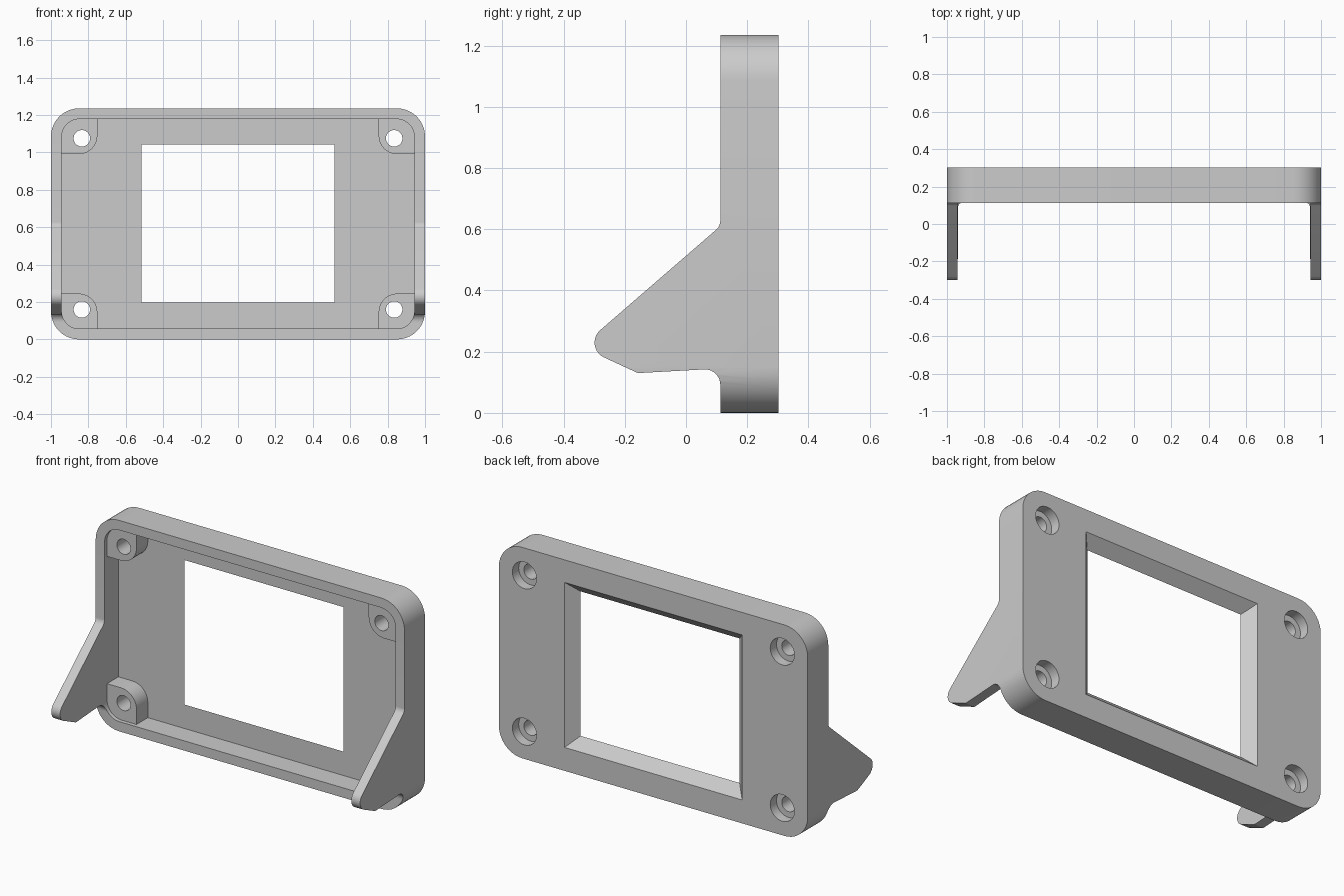
import bpy, bmesh, math
from mathutils import Vector

if "Cube" in bpy.data.objects:
    bpy.data.objects.remove(bpy.data.objects["Cube"], do_unlink=True)

HEIGHT = 1.235
FRONT, FLOOR, BACK = 0.112, 0.24, 0.302

grey = bpy.data.materials.new("plain grey")
grey.use_nodes = True
grey.diffuse_color = (0.6, 0.6, 0.6, 1)
grey.node_tree.nodes["Principled BSDF"].inputs["Base Color"].default_value = (0.6, 0.6, 0.6, 1)


def fillet(corners, steps=10):
    """Round each (u, v, radius) corner of a polygon."""
    out = []
    for i, (u, v, r) in enumerate(corners):
        p = Vector((u, v, 0))
        if r == 0:
            out.append(p)
            continue
        a = (Vector((*corners[i - 1][:2], 0)) - p).normalized()
        b = (Vector((*corners[(i + 1) % len(corners)][:2], 0)) - p).normalized()
        half = a.angle(b) / 2
        centre = p + (a + b).normalized() * (r / math.sin(half))
        reach = r / math.tan(half)
        start = (p + a * reach - centre).normalized()
        end = (p + b * reach - centre).normalized()
        out += [centre + start.slerp(end, k / steps) * r for k in range(steps + 1)]
    return [(q.x, q.y) for q in out]


def rect(x0, x1, z0, z1, radii=(0, 0, 0, 0)):
    pts = ((x0, z0), (x1, z0), (x1, z1), (x0, z1))
    return fillet([(*p, r) for p, r in zip(pts, radii)])


def circle(x, z, r, n=40):
    return [(x + r * math.cos(math.tau * k / n), z + r * math.sin(math.tau * k / n)) for k in range(n)]


def loft(name, rings):
    """Solid through matching rings of 3D points, capped at both ends."""
    bm = bmesh.new()
    loops = [[bm.verts.new(p) for p in ring] for ring in rings]
    for lo, hi in zip(loops, loops[1:]):
        for i in range(len(lo)):
            bm.faces.new((lo[i - 1], lo[i], hi[i], hi[i - 1]))
    bm.faces.new(loops[0])
    bm.faces.new(loops[-1])
    bmesh.ops.recalc_face_normals(bm, faces=bm.faces)
    mesh = bpy.data.meshes.new(name)
    bm.to_mesh(mesh)
    bm.free()
    mesh.materials.append(grey)
    obj = bpy.data.objects.new(name, mesh)
    bpy.context.collection.objects.link(obj)
    return obj


def slab(name, outline, y0, y1):
    return loft(name, [[(x, y, z) for x, z in outline] for y in (y0, y1)])


def select_only(obj):
    bpy.ops.object.select_all(action="DESELECT")
    bpy.context.view_layer.objects.active = obj
    obj.select_set(True)


def combine(target, tool, operation):
    mod = target.modifiers.new(operation, "BOOLEAN")
    mod.operation, mod.object, mod.solver = operation, tool, "EXACT"
    select_only(target)
    bpy.ops.object.modifier_apply(modifier=mod.name)
    bpy.data.objects.remove(tool, do_unlink=True)


# Outer block, deep enough to include the support arms
bezel = slab("bezel_with_support_arms", rect(-1, 1, 0, HEIGHT, [0.15] * 4), -0.4, BACK)

# Hollow interior, leaving a screw boss in each corner
wall = 0.057
cavity = slab("cavity_cutter", rect(wall - 1, 1 - wall, wall, HEIGHT - wall, [0.095] * 4), -0.6, FLOOR)
for sx in (-1, 1):
    for top in (False, True):
        x0, x1 = sorted((sx * 0.752, sx * 1.1))
        z0, z1 = (0.99, 1.4) if top else (-0.2, 0.245)
        # Only the corner nearest the middle is rounded
        rounded = {(-1, False): 2, (1, False): 3, (-1, True): 1, (1, True): 0}[sx, top]
        radii = [0.1 if k == rounded else 0 for k in range(4)]
        combine(cavity, slab("boss", rect(x0, x1, z0, z1, radii), 0.135, 0.5), "DIFFERENCE")
combine(bezel, cavity, "DIFFERENCE")

# Side silhouette trims the front down to the two support arms
side = fillet([
    (0.5, -0.2, 0), (0.5, 1.5, 0), (FRONT, 1.5, 0),
    (FRONT, 0.61, 0.04), (-0.343, 0.216, 0.0535), (-0.157, 0.13, 0.03),
    (FRONT, 0.145, 0.05), (FRONT, -0.2, 0)])
combine(bezel, loft("side_cutter", [[(x, y, z) for y, z in side] for x in (-1.2, 1.2)]), "INTERSECT")


# Screen window, bevelled wider towards the back
def window_ring(y):
    grow = 0.06 * (y - FLOOR) / (BACK - FLOOR)
    return [(x, y, z) for x, z in rect(-0.515 - grow, 0.515 + grow, 0.197 - grow, 1.043 + grow)]


combine(bezel, loft("window_cutter", [window_ring(FLOOR - 0.02), window_ring(BACK + 0.02)]), "DIFFERENCE")

# Screw holes with counterbores in the back
for x in (-0.835, 0.835):
    for z in (0.16, HEIGHT - 0.16):
        combine(bezel, slab("hole_cutter", circle(x, z, 0.044), -0.5, 0.5), "DIFFERENCE")
        combine(bezel, slab("counterbore_cutter", circle(x, z, 0.078), FLOOR + 0.004, 0.5), "DIFFERENCE")

select_only(bezel)
bpy.ops.object.shade_smooth_by_angle(angle=math.radians(30))
